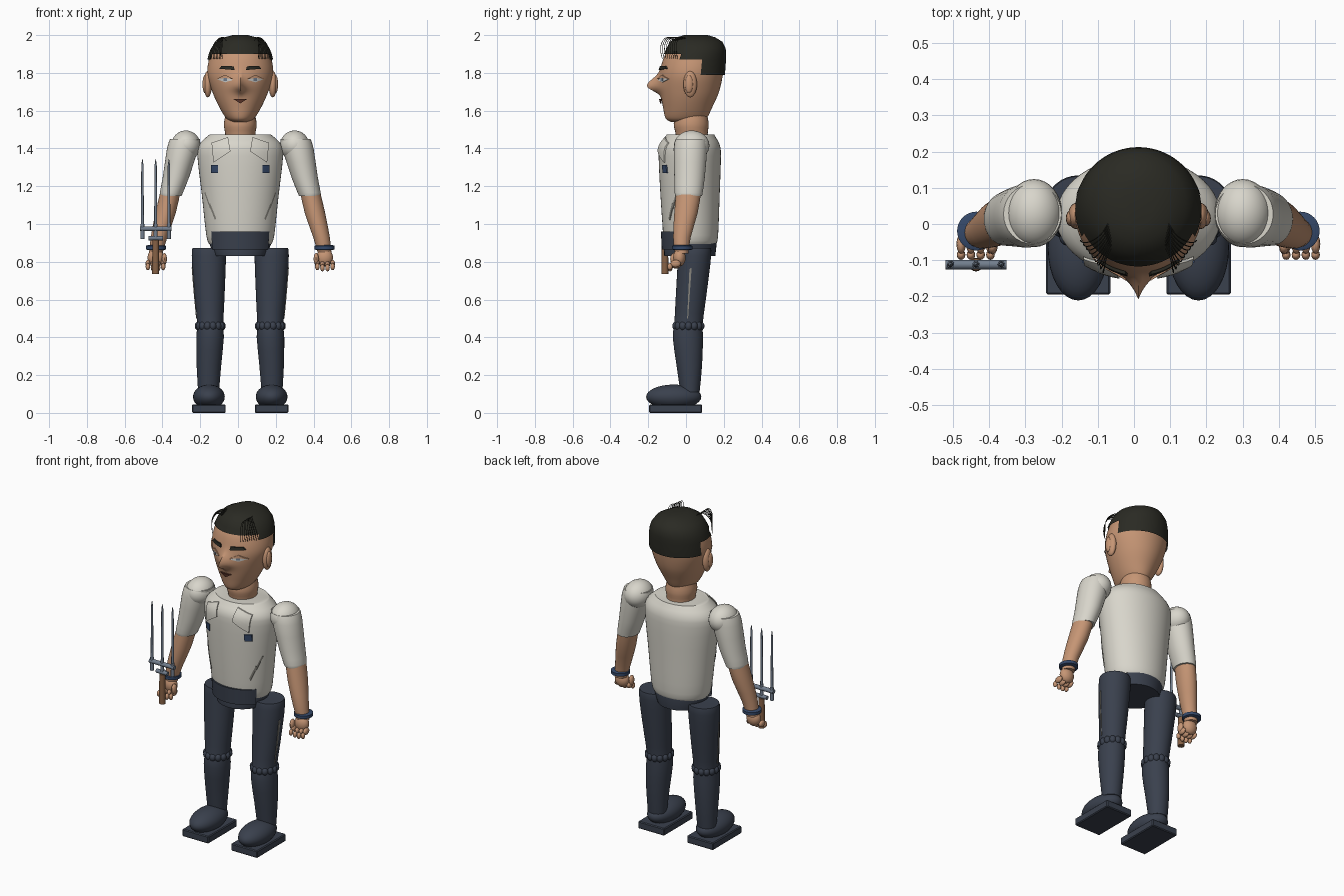
import bpy, bmesh, math
from mathutils import Vector
from mathutils.bvhtree import BVHTree

if "Cube" in bpy.data.objects:
    bpy.data.objects.remove(bpy.data.objects["Cube"])

X0 = 0.012  # body centre line


def mat(name, r, g, b):
    m = bpy.data.materials.new(name)
    m.diffuse_color = (r, g, b, 1)
    m.use_nodes = True
    m.node_tree.nodes["Principled BSDF"].inputs["Base Color"].default_value = m.diffuse_color
    return m


SKIN = mat("skin", 0.56, 0.30, 0.175)
SHIRT = mat("shirt_cream", 0.69, 0.67, 0.60)
PANTS = mat("trouser_navy", 0.042, 0.052, 0.075)
HAIR = mat("hair_black", 0.023, 0.023, 0.017)
BLUE = mat("badge_blue", 0.035, 0.065, 0.14)
METAL = mat("steel", 0.17, 0.21, 0.27)
GRIP = mat("grip_brown", 0.24, 0.12, 0.06)
LIPS = mat("lips", 0.12, 0.04, 0.025)
EYE = mat("eye_white", 0.6, 0.6, 0.58)
CREASE = mat("crease_grey", 0.25, 0.24, 0.21)


def finish(name, bm, m, angle=40):
    bmesh.ops.recalc_face_normals(bm, faces=bm.faces[:])
    me = bpy.data.meshes.new(name)
    bm.to_mesh(me)
    bm.free()
    me.materials.append(m)
    for p in me.polygons:
        p.use_smooth = True
    me.set_sharp_from_angle(angle=math.radians(angle))
    ob = bpy.data.objects.new(name, me)
    bpy.context.collection.objects.link(ob)
    return ob


def spline(rows, sub):
    """Catmull-Rom resampling of profile rows."""
    out = []
    for i in range(len(rows) - 1):
        a, b, c, d = (rows[max(0, min(len(rows) - 1, k))] for k in (i - 1, i, i + 1, i + 2))
        for k in range(sub):
            t = k / sub
            out.append([0.5 * (2 * q + (r - p) * t + (2 * p - 5 * q + 4 * r - s) * t * t
                               + (3 * q - p - 3 * r + s) * t ** 3) for p, q, r, s in zip(a, b, c, d)])
    return out + [list(rows[-1])]


def loft(rows, n=32, sub=1):
    """Rows of (centre x, z, half width, front y, back y)."""
    bm = bmesh.new()
    rings = []
    for cx, z, rx, yf, yb in (spline(rows, sub) if sub > 1 else rows):
        rings.append([bm.verts.new((cx + rx * math.sin(2 * math.pi * k / n),
                                    (yf + yb) / 2 + (yf - yb) / 2 * math.cos(2 * math.pi * k / n), z))
                      for k in range(n)])
    for a, b in zip(rings, rings[1:]):
        for k in range(n):
            bm.faces.new((a[k], a[(k + 1) % n], b[(k + 1) % n], b[k]))
    bm.faces.new(rings[0])
    bm.faces.new(rings[-1])
    return bm


def ball(bm, c, r, seg=24):
    vs = bmesh.ops.create_uvsphere(bm, u_segments=seg, v_segments=seg // 2, radius=1)["verts"]
    for v in vs:
        v.co = Vector((v.co.x * r[0] + c[0], v.co.y * r[1] + c[1], v.co.z * r[2] + c[2]))


def rod(bm, a, b, r1, r2, seg=12):
    a, b = Vector(a), Vector(b)
    vs = bmesh.ops.create_cone(bm, cap_ends=True, segments=seg, radius1=r1, radius2=r2,
                               depth=(b - a).length)["verts"]
    q = Vector((0, 0, 1)).rotation_difference(b - a)
    for v in vs:
        v.co = q @ v.co + (a + b) / 2


def box(bm, c, s):
    vs = bmesh.ops.create_cube(bm, size=1)["verts"]
    for v in vs:
        v.co = Vector([v.co[i] * s[i] + c[i] for i in range(3)])


def plate(name, target, quad, s, m, lift=0.003, thick=0.004, side=False):
    """Thin plate wrapped on a surface; quad is (offset or y, z) points."""
    tree = BVHTree.FromPolygons([v.co for v in target.data.vertices],
                                [p.vertices[:] for p in target.data.polygons])
    bm = bmesh.new()
    bm.faces.new([bm.verts.new((u, 0, z)) for u, z in quad])
    bmesh.ops.subdivide_edges(bm, edges=bm.edges[:], cuts=4, use_grid_fill=True)
    d = Vector((-s, 0, 0)) if side else Vector((0, 1, 0))
    for v in bm.verts:
        o = Vector((X0 + s, v.co.x, v.co.z)) if side else Vector((X0 + s * v.co.x, -1, v.co.z))
        hit = tree.ray_cast(o, d)[0]
        if hit:
            v.co = hit - d * lift
    back = bmesh.ops.extrude_face_region(bm, geom=bm.faces[:])["geom"]
    for v in back:
        if isinstance(v, bmesh.types.BMVert):
            v.co -= d * thick
    return finish(name, bm, m, 30)


# Head, with the pointed nose pulled out of the front
bm = loft([(X0, 1.54, .045, -.08, .08), (X0, 1.56, .075, -.108, .11), (X0, 1.62, .112, -.122, .14),
           (X0, 1.70, .148, -.135, .175), (X0, 1.79, .174, -.138, .195), (X0, 1.87, .166, -.122, .203),
           (X0, 1.92, .145, -.095, .195), (X0, 1.965, .10, -.05, .16)], n=96, sub=8)
for v in bm.verts:
    if v.co.y < -0.02:
        h = v.co.z - 1.73
        v.co.y -= 0.07 * math.exp(-abs(v.co.x - X0) / 0.028) * math.exp(-(h / (0.05 if h > 0 else 0.033)) ** 2)
head = finish("head", bm, SKIN, 60)

# Neck
finish("neck", loft([(X0, 1.44, .08, -.05, .12), (X0, 1.48, .08, -.055, .115), (X0, 1.53, .087, -.065, .12),
                     (X0, 1.59, .075, -.05, .11)], sub=3), SKIN)

# Hair cap with higher hairline in front and square nape
bm = loft([(X0, 1.79, .178, -.14, .206), (X0, 1.87, .174, -.13, .212), (X0, 1.90, .167, -.117, .212),
           (X0, 1.93, .155, -.103, .21), (X0, 1.965, .13, -.085, .192), (X0, 1.988, .085, -.05, .155),
           (X0, 2.0, .04, -.01, .115)], n=96)
cut = []
for f in bm.faces:
    c = f.calc_center_median()
    if len(f.verts) > 4 and c.z < 1.8 or c.z < 1.87 and c.y < .078 or c.z < 1.9 and c.y < -.03:
        cut.append(f)
bmesh.ops.delete(bm, geom=cut, context="FACES")
finish("hair", bm, HAIR, 60)

# Torso
torso = finish("shirt_torso", loft([
    (X0, .895, .165, -.11, .16), (X0, .94, .18, -.12, .17), (X0, 1.15, .203, -.135, .178),
    (X0, 1.36, .227, -.145, .185), (X0, 1.42, .217, -.138, .178), (X0, 1.455, .185, -.115, .16),
    (X0, 1.475, .16, -.10, .148)], n=48, sub=3), SHIRT)

# Pelvis and the wide curved belt across the front
finish("pelvis", loft([(X0, .83, .14, -.115, .155), (X0, .90, .165, -.118, .163),
                       (X0, .915, .16, -.11, .16)], n=40), PANTS)
bm = loft([(X0, .865, .172, -.128, .17), (X0, .96, .176, -.133, .17)], n=48)
bmesh.ops.bisect_plane(bm, geom=bm.verts[:] + bm.edges[:] + bm.faces[:], plane_co=(0, -.055, 0),
                       plane_no=(0, 1, 0), clear_outer=True)
finish("belt", bm, PANTS)

# Fine forelock strands
cu = bpy.data.curves.new("hair_strands", "CURVE")
cu.dimensions = "3D"
cu.bevel_depth = .0016
cu.bevel_resolution = 0
for s in (-1, 1):
    for i in range(9):
        sp = cu.splines.new("NURBS")
        sp.points.add(4)
        sp.use_endpoint_u = True
        path = [(.075, .02 - .011 * i, 1.972), (.09, -.02 - .009 * i, 1.995), (.125 - .004 * i, -.05 - .009 * i, 1.985),
                (.155 - .007 * i, -.055 - .011 * i, 1.93), (.16 - .008 * i, -.045 - .01 * i, 1.875)]
        for p, (x, y, z) in zip(sp.points, path):
            p.co = (X0 + s * x, y, z, 1)
cu.materials.append(HAIR)
bpy.context.collection.objects.link(bpy.data.objects.new("hair_strands", cu))

for s, side in ((-1, "right"), (1, "left")):
    def at(x):
        return X0 + s * x

    # Ear
    bm = bmesh.new()
    ball(bm, (at(.172), .022, 1.74), (.022, .036, .07))
    ball(bm, (at(.187), .016, 1.74), (.013, .022, .048), 16)
    finish(side + "_ear", bm, SKIN)

    # Face details
    plate(side + "_brow", head, [(.03, 1.815), (.112, 1.822), (.10, 1.836), (.035, 1.835)], s, HAIR, .002, .009)
    plate(side + "_eye", head, [(.038, 1.763), (.08, 1.75), (.122, 1.766), (.08, 1.778)], s, EYE, .001)
    plate(side + "_iris", head, [(.069, 1.758), (.088, 1.758), (.088, 1.774), (.069, 1.774)], s, METAL, .005, .002)
    plate(side + "_eyelid", head, [(.034, 1.767), (.08, 1.773), (.126, 1.768), (.08, 1.79)], s, SKIN, .003, .006)
    plate(side + "_lips", head, [(0, 1.638), (.022, 1.653), (.036, 1.661), (0, 1.663)], s, LIPS, .003, .009)

    # Shirt collar, chest badge and creases
    plate(side + "_collar", torso, [(.065, 1.46), (.152, 1.43), (.142, 1.325), (.052, 1.385)], s, SHIRT, .004, .007)
    plate(side + "_badge", torso, [(.118, 1.27), (.155, 1.27), (.155, 1.312), (.118, 1.312)], s, BLUE, .003, .006)
    plate(side + "_crease_low", torso, [(.128, 1.03), (.134, 1.02), (.165, 1.10), (.16, 1.11)], s, CREASE, .001)
    plate(side + "_crease_high", torso, [(.155, 1.085), (.16, 1.08), (.19, 1.165), (.186, 1.17)], s, CREASE, .001)

    # Shoulder, sleeve, forearm
    bm = bmesh.new()
    ball(bm, (at(.288), .03, 1.415), (.078, .094, .08), 32)
    finish(side + "_shoulder", bm, SHIRT)
    finish(side + "_sleeve", loft([(at(.292), 1.45, .08, -.055, .11), (at(.305), 1.40, .083, -.065, .112),
                                   (at(.34), 1.25, .07, -.062, .10), (at(.365), 1.165, .061, -.06, .088),
                                   (at(.368), 1.148, .057, -.057, .085)], sub=2), SHIRT)
    finish(side + "_forearm", loft([(at(.37), 1.17, .053, -.052, .08), (at(.395), 1.06, .054, -.062, .062),
                                    (at(.43), .93, .044, -.068, .025), (at(.447), .845, .036, -.06, .012)],
                                   sub=2), SKIN)

    # Wristband
    finish(side + "_wristband", loft([(at(.447), .862, .044, -.064, .024), (at(.447), .866, .053, -.073, .034),
                                      (at(.447), .884, .053, -.073, .034), (at(.447), .888, .044, -.064, .024)]), BLUE)

    # Hand with four curled fingers and a thumb
    bm = bmesh.new()
    ball(bm, (at(.447), -.035, .822), (.044, .033, .047))
    for k in range(4):
        x = at(.408 + .027 * k)
        z = .782 - .006 * (k in (1, 2))
        ball(bm, (x, -.055, z + .008), (.013, .028, .02), 12)
        ball(bm, (x, -.085, z - .008), (.012, .014, .019), 12)
    ball(bm, (at(.402), -.062, .815), (.014, .022, .032), 12)
    finish(side + "_hand", bm, SKIN)

    # Trouser leg
    leg = finish(side + "_trouser_leg", loft([
        (at(.166), .872, .083, -.035, .128), (at(.166), .862, .090, -.04, .134), (at(.166), .78, .089, -.045, .128),
        (at(.162), .60, .078, -.055, .105), (at(.159), .47, .069, -.062, .088), (at(.16), .40, .073, -.07, .09),
        (at(.166), .25, .065, -.05, .085), (at(.168), .11, .055, -.03, .072)], n=36, sub=2), PANTS)
    plate(side + "_trouser_tear", leg, [(.006, .50), (.011, .50), (.03, .77), (.018, .76)], s, CREASE, .001, .003, True)

    # Scalloped knee band
    bm = bmesh.new()
    for k in range(14):
        a = 2 * math.pi * k / 14
        ball(bm, (at(.159 + .062 * math.cos(a)), .013 + .067 * math.sin(a), .46), (.02, .02, .024), 12)
    finish(side + "_knee_band", bm, PANTS)

    # Shoe
    bm = bmesh.new()
    ball(bm, (at(.166), -.065, .085), (.084, .146, .065), 32)
    finish(side + "_shoe", bm, PANTS)
    bm = bmesh.new()
    box(bm, (at(.166), -.055, .0225), (.178, .28, .045))
    bmesh.ops.bevel(bm, geom=bm.edges[:], offset=.005, segments=1, affect="EDGES")
    finish(side + "_sole", bm, PANTS, 20)

# Three-pronged weapon held upright in one hand
TX, TY = -.436, -.112
bm = bmesh.new()
for dx in (-.07, 0, .07):
    rod(bm, (TX + dx, TY, .92), (TX + dx, TY, 1.00), .011, .010)
    rod(bm, (TX + dx, TY, 1.00), (TX + dx, TY, 1.31), .008, .006)
    rod(bm, (TX + dx, TY, 1.31), (TX + dx, TY, 1.345), .006, .001)
rod(bm, (TX - .084, TY, .975), (TX + .084, TY, .975), .013, .013)
rod(bm, (TX - .038, TY, .925), (TX + .038, TY, .925), .012, .012)
finish("trident_prongs", bm, METAL)
bm = bmesh.new()
rod(bm, (TX, TY, .735), (TX, TY, .915), .019, .017, 16)
finish("trident_grip", bm, GRIP)
